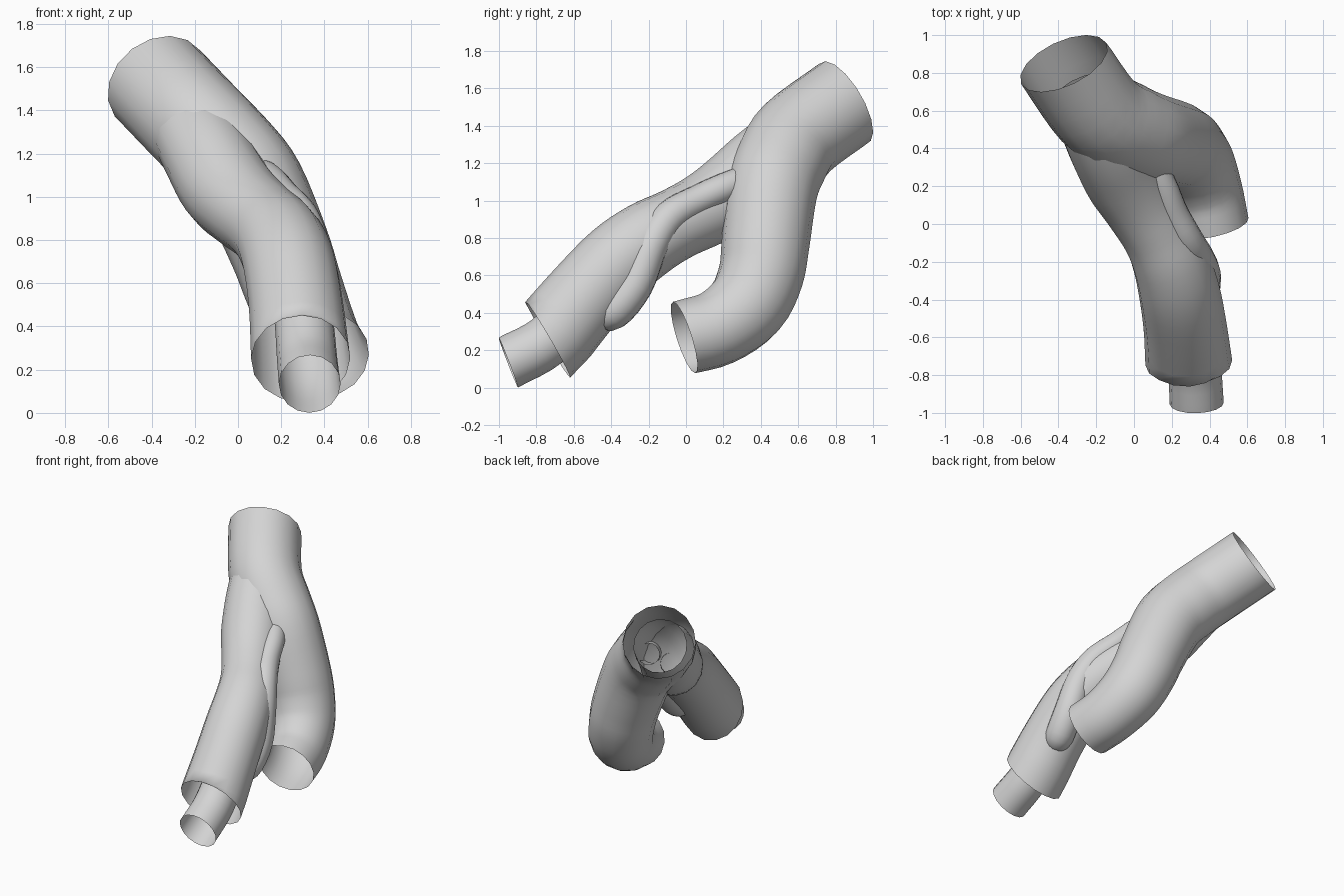
import bpy, bmesh, math
from mathutils import Vector

if "Cube" in bpy.data.objects:
    bpy.data.objects.remove(bpy.data.objects["Cube"])

grey = bpy.data.materials.new("light_grey")
grey.diffuse_color = (0.66, 0.66, 0.66, 1)
grey.use_nodes = True
grey.node_tree.nodes["Principled BSDF"].inputs["Base Color"].default_value = grey.diffuse_color

SIDES = 16


def spline(keys, steps):
    """Smooth curve through (x, y, z, radius) points."""
    k = [Vector(p) for p in keys]
    k = [2 * k[0] - k[1]] + k + [2 * k[-1] - k[-2]]
    out = []
    for i in range(1, len(k) - 2):
        a, b, c, d = k[i - 1:i + 3]
        for s in range(steps):
            t = s / steps
            out.append(0.5 * (2 * b + (c - a) * t + (2 * a - 5 * b + 4 * c - d) * t * t
                              + (3 * b - a - 3 * c + d) * t ** 3))
    out.append(k[-2])
    return out


def tube(name, keys, start_dir=None, end_dir=None, steps=4):
    """Open-ended round tube swept along the curve without twisting."""
    path = spline(keys, steps)
    pts = [p.to_3d() for p in path]
    n = len(pts)
    tans = [(pts[min(i + 1, n - 1)] - pts[max(i - 1, 0)]).normalized() for i in range(n)]
    if start_dir:
        tans[0] = Vector(start_dir).normalized()
    if end_dir:
        tans[-1] = Vector(end_dir).normalized()
    bm = bmesh.new()
    side = tans[0].cross(Vector((0, 0, 1))).normalized()
    rings = []
    for p, t, q in zip(pts, tans, path):
        side = (side - t * side.dot(t)).normalized()
        up = t.cross(side)
        rings.append([bm.verts.new(p + q[3] * (side * math.cos(a) + up * math.sin(a)))
                      for a in (2 * math.pi * j / SIDES for j in range(SIDES))])
    for r0, r1 in zip(rings, rings[1:]):
        for j in range(SIDES):
            m = (j + 1) % SIDES
            bm.faces.new((r0[j], r0[m], r1[m], r1[j])).smooth = True
    mesh = bpy.data.meshes.new(name)
    bm.to_mesh(mesh)
    bm.free()
    mesh.materials.append(grey)
    ob = bpy.data.objects.new(name, mesh)
    bpy.context.collection.objects.link(ob)
    return ob


# Large S-shaped pipe
tube("main_pipe", [
    (0.41, -0.01, 0.268, 0.20), (0.37, 0.17, 0.32, 0.205), (0.31, 0.325, 0.44, 0.22),
    (0.25, 0.40, 0.60, 0.228), (0.19, 0.425, 0.77, 0.235), (0.07, 0.455, 1.04, 0.245),
    (-0.04, 0.50, 1.18, 0.25), (-0.19, 0.595, 1.335, 0.25), (-0.372, 0.85, 1.525, 0.25)],
    start_dir=(-0.2, 0.94, 0.30), end_dir=(-0.38, 0.81, 0.48))

# Branch pipe running forward and down, bending up to open inside the main pipe
tube("branch_pipe", [
    (0.29, -0.735, 0.252, 0.23), (0.27, -0.54, 0.485, 0.22), (0.24, -0.36, 0.675, 0.215),
    (0.195, -0.20, 0.795, 0.205), (0.125, -0.05, 0.875, 0.193), (0.035, 0.10, 0.95, 0.20),
    (-0.055, 0.25, 1.045, 0.215), (-0.135, 0.40, 1.185, 0.21), (-0.20, 0.54, 1.30, 0.20),
    (-0.26, 0.68, 1.40, 0.185)],
    start_dir=(-0.05, 0.86, 0.5))

# Slim pipe joining the branch to the main pipe
tube("side_pipe", [
    (0.31, -0.47, 0.40, 0.07), (0.345, -0.395, 0.405, 0.10), (0.36, -0.275, 0.55, 0.10),
    (0.335, -0.19, 0.76, 0.095), (0.28, -0.09, 0.91, 0.09), (0.205, 0.06, 1.00, 0.082),
    (0.145, 0.21, 1.07, 0.08), (0.06, 0.36, 1.13, 0.075)])

# Narrow pipe inside the branch, sticking out at the front
tube("inner_pipe", [
    (0.332, -0.95, 0.134, 0.143), (0.32, -0.74, 0.25, 0.14), (0.30, -0.54, 0.46, 0.135),
    (0.25, -0.36, 0.65, 0.125), (0.13, -0.05, 0.875, 0.10), (-0.05, 0.25, 1.05, 0.07)],
    start_dir=(-0.03, 0.935, 0.36))
